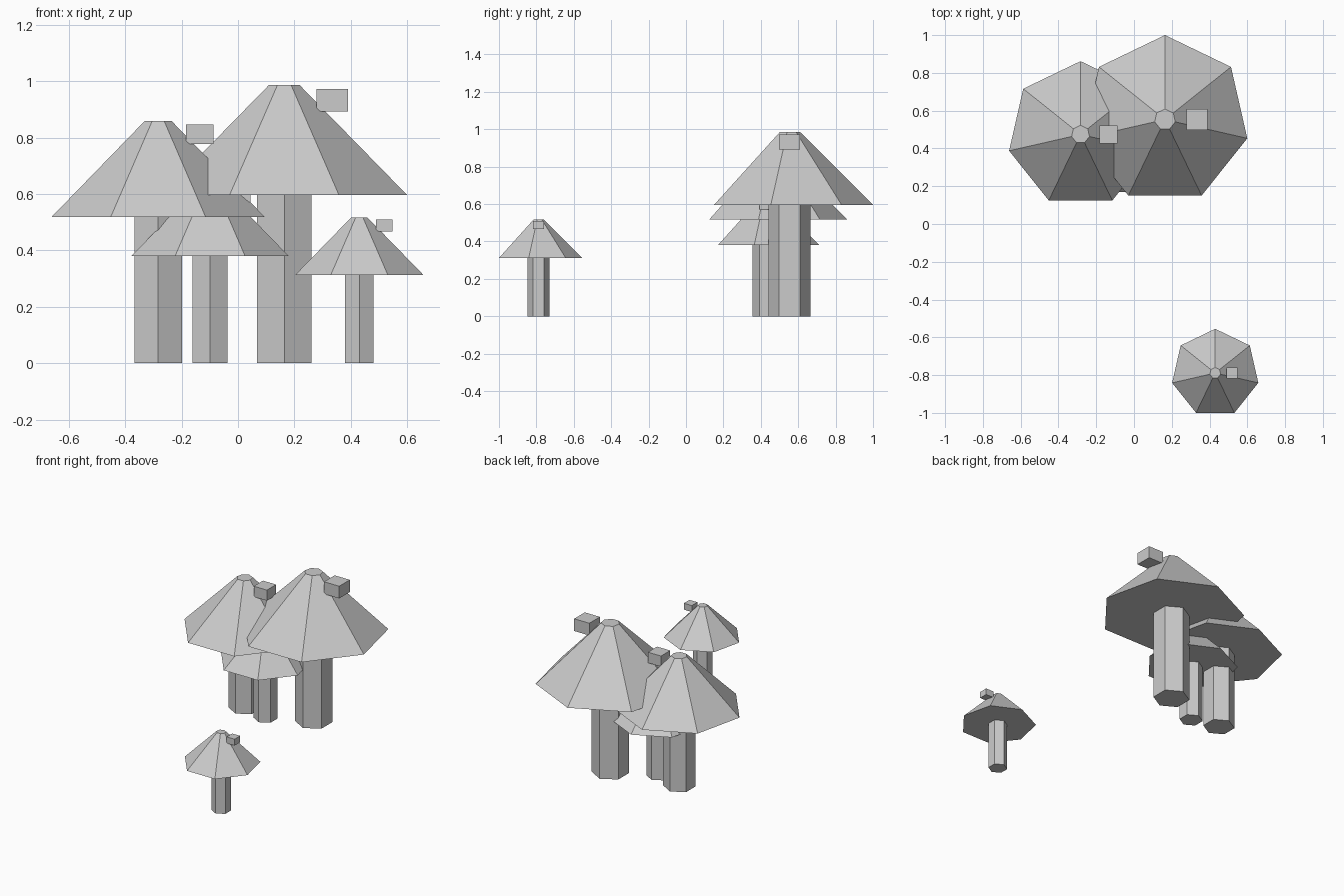
import bpy
from math import pi

if "Cube" in bpy.data.objects:
    bpy.data.objects.remove(bpy.data.objects["Cube"])

# each tree: name, centre x, centre y, cap radius, cap base height, cap top height
TREES = [
    ("large", 0.164, 0.553, 0.447, 0.596, 0.986),
    ("medium", -0.283, 0.474, 0.388, 0.518, 0.859),
    ("small", -0.099, 0.428, 0.286, 0.380, 0.631),
    ("front", 0.430, -0.789, 0.234, 0.312, 0.517),
]


def prism(name, sides, r_bottom, r_top, x, y, z0, z1):
    # first vertex of the cone primitive points to +y
    bpy.ops.mesh.primitive_cone_add(vertices=sides, radius1=r_bottom, radius2=r_top,
                                    depth=z1 - z0, location=(x, y, (z0 + z1) / 2))
    ob = bpy.context.object
    ob.name = name
    # make sure one corner points to +y
    top = max(ob.data.vertices, key=lambda v: v.co.y)
    if abs(top.co.x) > 1e-4:
        for v in ob.data.vertices:
            v.co.x, v.co.y = -v.co.y, v.co.x
    return ob


for name, x, y, r, z0, z1 in TREES:
    # hexagonal trunk
    prism(name + "_trunk", 6, r * 0.25, r * 0.25, x, y, 0, z0)
    # seven-sided canopy with a flat tip
    prism(name + "_canopy", 7, r, r * 0.125, x, y, z0, z1)
    # block resting on the right slope
    bpy.ops.mesh.primitive_cube_add(size=1, location=(x + 0.38 * r, y, z0 + 0.862 * (z1 - z0)))
    block = bpy.context.object
    block.name = name + "_block"
    block.scale = (0.247 * r, 0.247 * r, 0.18 * r)
